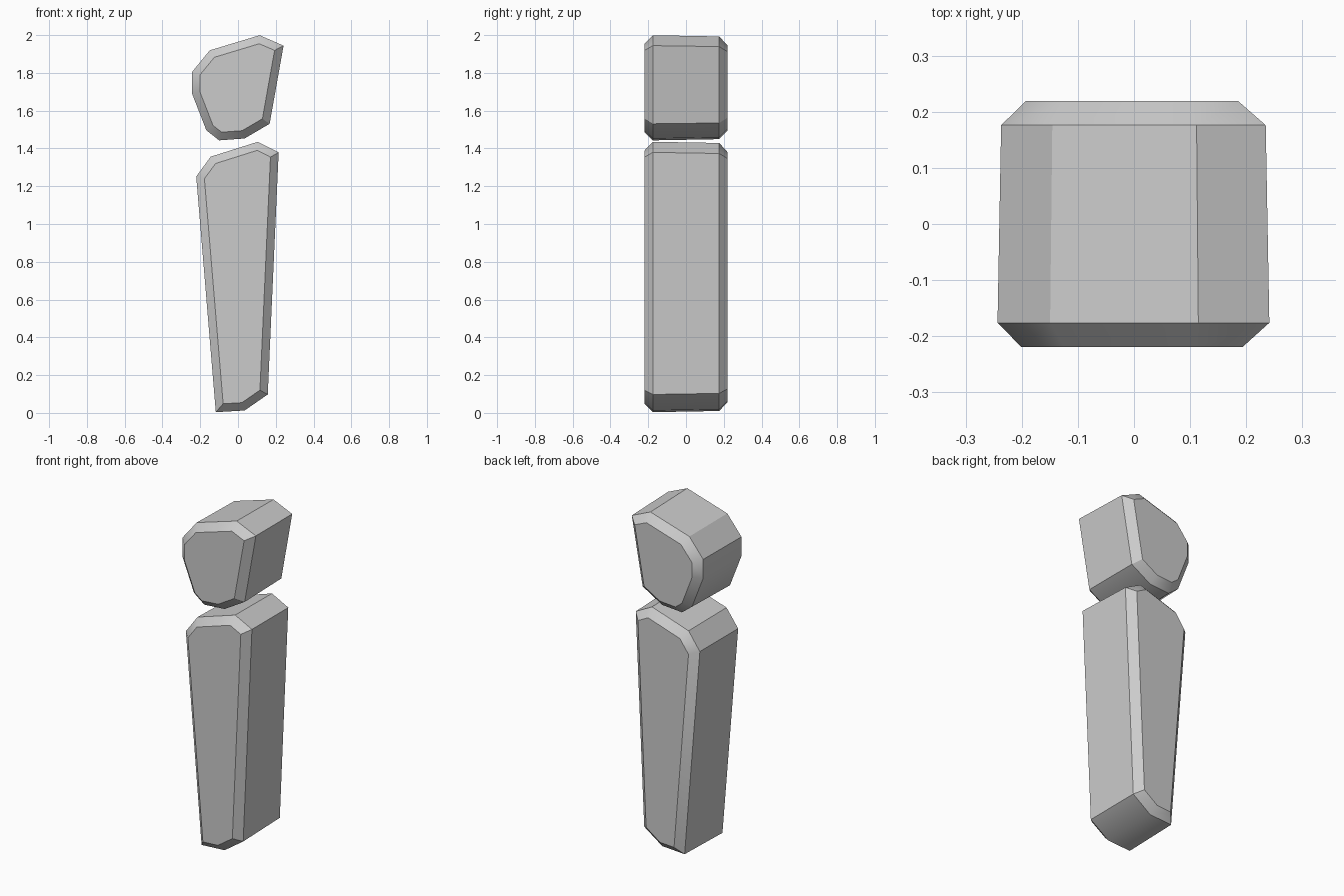
import bpy
import bmesh
import math

cube = bpy.data.objects.get("Cube")
if cube:
    bpy.data.objects.remove(cube, do_unlink=True)

grey = bpy.data.materials.new("light grey")
grey.use_nodes = True
colour = (0.6, 0.6, 0.6, 1)
grey.diffuse_color = colour
grey.node_tree.nodes["Principled BSDF"].inputs["Base Color"].default_value = colour

HALF_DEPTH = 0.219
CHAMFER = 0.043
BACK_INSET = 0.008


def stone_block(name, outline):
    """Extrude an outline from front to back, slightly tapered, and chamfer both caps."""
    xs = [p[0] for p in outline]
    zs = [p[1] for p in outline]
    cx, cz = (min(xs) + max(xs)) / 2, (min(zs) + max(zs)) / 2
    sx = 1 - 2 * BACK_INSET / (max(xs) - min(xs))
    sz = 1 - 2 * BACK_INSET / (max(zs) - min(zs))

    bm = bmesh.new()
    front = [bm.verts.new((x, -HALF_DEPTH, z)) for x, z in outline]
    back = [bm.verts.new((cx + (x - cx) * sx, HALF_DEPTH, cz + (z - cz) * sz))
            for x, z in outline]
    caps = [bm.faces.new(front), bm.faces.new(back)]
    n = len(outline)
    for i in range(n):
        j = (i + 1) % n
        bm.faces.new((front[i], front[j], back[j], back[i]))
    bmesh.ops.recalc_face_normals(bm, faces=bm.faces[:])

    # Chamfer around the front and back caps
    rim = [e for cap in caps for e in cap.edges]
    bmesh.ops.bevel(bm, geom=rim, offset=CHAMFER, offset_type='OFFSET',
                    segments=1, profile=0.5, affect='EDGES', clamp_overlap=True)
    bmesh.ops.recalc_face_normals(bm, faces=bm.faces[:])

    mesh = bpy.data.meshes.new(name)
    bm.to_mesh(mesh)
    bm.free()
    mesh.materials.append(grey)
    obj = bpy.data.objects.new(name, mesh)
    bpy.context.collection.objects.link(obj)
    bpy.ops.object.select_all(action='DESELECT')
    obj.select_set(True)
    bpy.context.view_layer.objects.active = obj
    bpy.ops.object.shade_smooth_by_angle(angle=math.radians(33))
    return obj


# Tall tapering lower block
stone_block("lower_block", [
    (-0.222, 1.252), (-0.118, 0.003), (0.035, 0.012), (0.158, 0.097),
    (0.216, 1.38), (0.105, 1.436), (-0.145, 1.357)])

# Short rounded upper block
stone_block("upper_block", [
    (-0.244, 1.805), (-0.244, 1.69), (-0.168, 1.495), (-0.10, 1.442),
    (0.035, 1.452), (0.168, 1.53), (0.242, 1.945), (0.115, 2.0),
    (-0.15, 1.92)])
